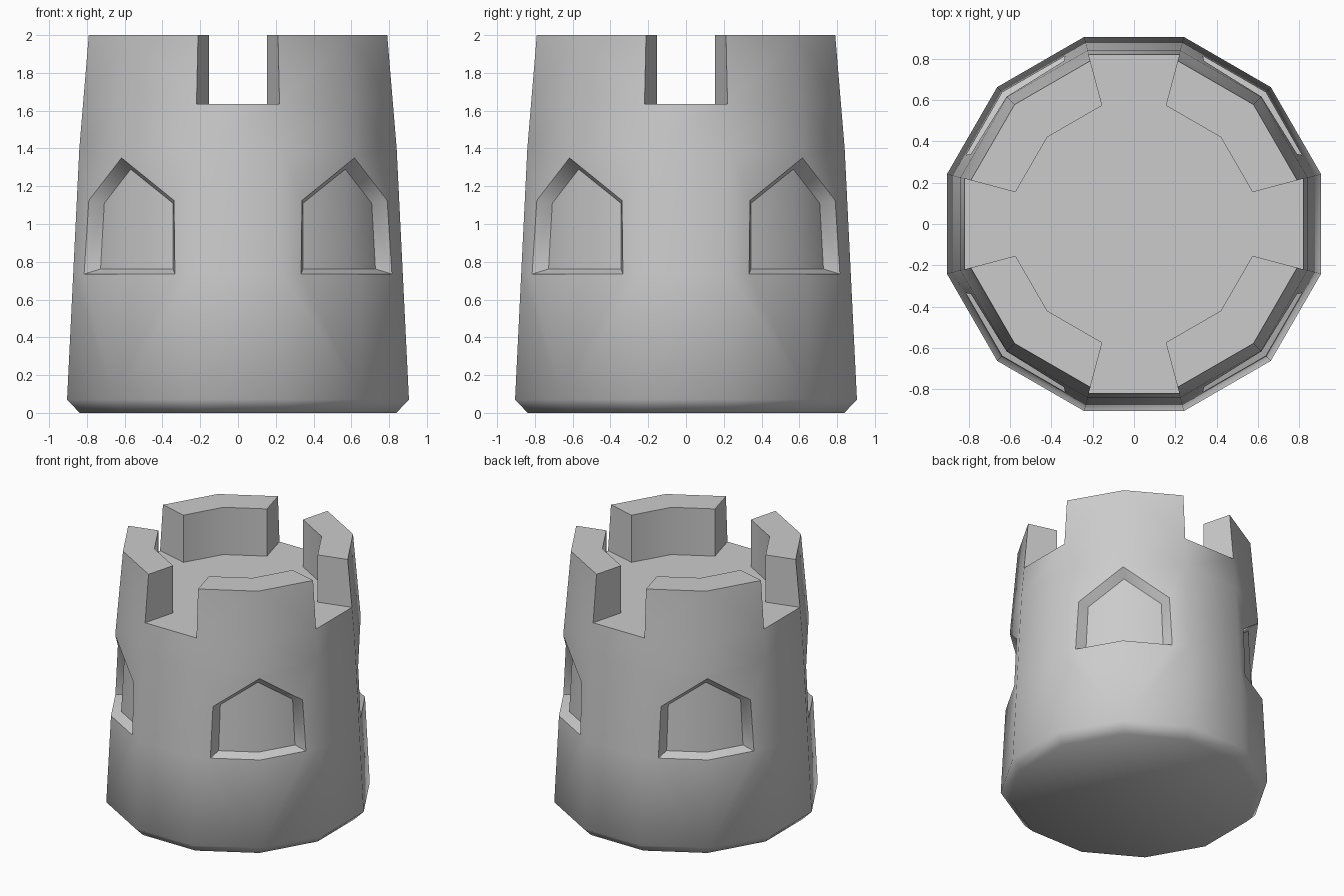
import bpy, bmesh
from math import radians, tan, cos, sin
from mathutils import Vector, Matrix

cube = bpy.data.objects.get("Cube")
if cube:
    bpy.data.objects.remove(cube, do_unlink=True)

# Wall profile: (height, distance from axis to a flat side)
PROFILE = [(0, .838), (.07, .905), (1.4, .84), (2, .79)]
BASE, LIP, SILL, SPRING, PEAK, BAND, DECK, TOP = 0, .07, .735, 1.125, 1.35, 1.4, 1.635, 2
PARAPET = .574      # inner flat of the battlements
RECESS = .069       # window depth
HALF = tan(radians(15))


def apothem(z):
    for (z0, a0), (z1, a1) in zip(PROFILE, PROFILE[1:]):
        if z <= z1:
            return a0 + (a1 - a0) * (z - z0) / (z1 - z0)


def facet(z, s=0.0, inset=0.0, a=None):
    """Point on the window facet, s measured from its corner on the diagonal."""
    a = (a or apothem(z)) - inset
    c, n = cos(radians(30)), sin(radians(30))
    t = a * HALF - s
    return Vector((a * c - t * n, a * n + t * c, z))


def corner(z, a=None):
    """Point on the far corner of the same facet, beside the plain facet."""
    a = a or apothem(z)
    return Vector((a, a * HALF, z))


bm = bmesh.new()


def add(points, turn, mirror=False):
    pts = [Vector((p.y, p.x, p.z)) if mirror else p for p in points]
    bm.faces.new([bm.verts.new(turn @ p) for p in pts])


# Window outline on the wall and its smaller recessed copy
sill, spring, peak, mid = facet(SILL, .352), facet(SPRING, .33), facet(PEAK), facet(SILL)
outline = [mid, sill, spring, peak]
back = [facet(.762, 0, RECESS), facet(.762, .281, RECESS),
        facet(1.11, .266, RECESS), facet(1.29, 0, RECESS)]

half_bay = [
    # wall around the window
    [corner(BASE), facet(BASE), facet(LIP), corner(LIP)],
    [corner(LIP), facet(LIP), mid, sill, corner(SILL)],
    [corner(SILL), sill, spring, corner(BAND)],
    [corner(BAND), spring, peak, facet(BAND)],
    [corner(BAND), facet(BAND), facet(DECK), corner(DECK)],
    # battlement: outside, top, inside and end
    [corner(DECK), facet(DECK), facet(TOP), corner(TOP)],
    [corner(TOP), facet(TOP), facet(TOP, a=PARAPET), corner(TOP, PARAPET)],
    [corner(TOP, PARAPET), facet(TOP, a=PARAPET),
     facet(DECK, a=PARAPET), corner(DECK, PARAPET)],
    [corner(DECK), corner(TOP), corner(TOP, PARAPET), corner(DECK, PARAPET)],
    # window back
    back,
]
# window reveals
half_bay += [[outline[i], outline[i + 1], back[i + 1], back[i]] for i in range(3)]

flip = Vector((1, -1, 1))
floor, underside = [], []
for q in range(4):
    turn = Matrix.Rotation(radians(90 * q), 4, 'Z')
    for points in half_bay:
        add(points, turn)
        add(points, turn, True)
    # plain facet and the gap floor above it
    rings = [corner(z) for z in (BASE, LIP, SILL, BAND, DECK)] + [corner(DECK, PARAPET)]
    for p, r in zip(rings, rings[1:]):
        add([p * flip, p, r, r * flip], turn)
    inner, low = corner(DECK, PARAPET), corner(BASE)
    floor += [turn @ v for v in (inner * flip, inner, facet(DECK, a=PARAPET))]
    underside += [turn @ v for v in (low * flip, low, facet(BASE))]
add(floor, Matrix())
add(underside, Matrix())

bmesh.ops.remove_doubles(bm, verts=bm.verts, dist=.0005)
bmesh.ops.recalc_face_normals(bm, faces=bm.faces)

mesh = bpy.data.meshes.new("castle_tower")
bm.to_mesh(mesh)
bm.free()
tower = bpy.data.objects.new("castle_tower", mesh)
bpy.context.collection.objects.link(tower)

# Stone colour
stone = bpy.data.materials.new("grey_stone")
stone.use_nodes = True
colour = (.6, .6, .6, 1)
stone.diffuse_color = colour
stone.node_tree.nodes["Principled BSDF"].inputs["Base Color"].default_value = colour
mesh.materials.append(stone)

# Rounded walls, crisp openings
bpy.ops.object.select_all(action='DESELECT')
tower.select_set(True)
bpy.context.view_layer.objects.active = tower
bpy.ops.object.shade_smooth_by_angle(angle=radians(52))
